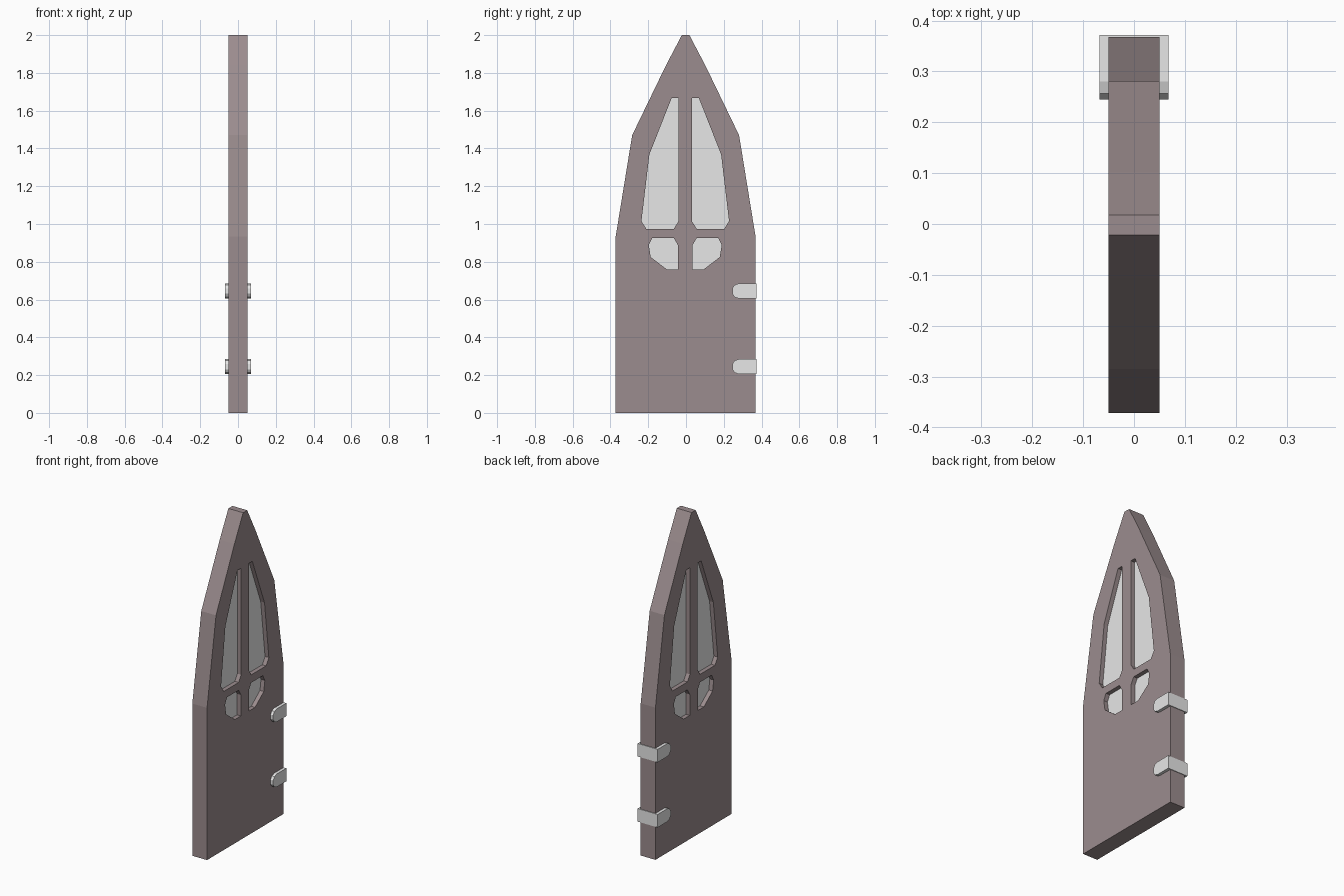
import bpy
import bmesh

cube = bpy.data.objects.get("Cube")
if cube:
    bpy.data.objects.remove(cube, do_unlink=True)


def make_material(name, color):
    mat = bpy.data.materials.new(name)
    mat.use_nodes = True
    mat.diffuse_color = color
    mat.node_tree.nodes["Principled BSDF"].inputs["Base Color"].default_value = color
    return mat


wood = make_material("mauve_wood", (0.33, 0.265, 0.272, 1))
pale = make_material("pale_grey", (0.8, 0.8, 0.8, 1))


def slab(name, loops, half, mat):
    """Extrude an outline (first loop) with holes (other loops) along x."""
    bm = bmesh.new()
    edges = []
    for loop in loops:
        verts = [bm.verts.new((-half, y, z)) for y, z in loop]
        edges += [bm.edges.new((a, b)) for a, b in zip(verts, verts[1:] + verts[:1])]
    bmesh.ops.triangle_fill(bm, use_beauty=True, edges=edges)
    out = bmesh.ops.extrude_face_region(bm, geom=bm.faces[:])
    moved = [g for g in out["geom"] if isinstance(g, bmesh.types.BMVert)]
    bmesh.ops.translate(bm, verts=moved, vec=(2 * half, 0, 0))
    bmesh.ops.recalc_face_normals(bm, faces=bm.faces[:])
    mesh = bpy.data.meshes.new(name)
    bm.to_mesh(mesh)
    bm.free()
    mesh.materials.append(mat)
    obj = bpy.data.objects.new(name, mesh)
    bpy.context.collection.objects.link(obj)
    return obj


def side(points, sign, centre):
    return [(centre + sign * y, z) for y, z in points]


# Half profiles, measured outward from the door's centre line
edge = [(0.37, 0), (0.37, 0.935), (0.283, 1.47), (0.104, 1.84), (0.02, 2)]
upper = [(0.037, 1.667), (0.072, 1.667), (0.19, 1.368), (0.232, 1.015),
         (0.206, 0.974), (0.061, 0.974), (0.037, 1.012)]
lower = [(0.039, 0.76), (0.098, 0.76), (0.183, 0.825), (0.193, 0.889),
         (0.174, 0.926), (0.061, 0.926), (0.039, 0.889)]

# Pointed door with four window openings
outline = side(edge, 1, -0.002) + side(edge[::-1], -1, -0.002)
panes = {
    "upper_pane_back": side(upper, 1, -0.004),
    "upper_pane_front": side(upper, -1, -0.004),
    "lower_pane_back": side(lower, 1, -0.004),
    "lower_pane_front": side(lower, -1, -0.004),
}
slab("door", [outline, *panes.values()], 0.05, wood)

# Recessed panes
for name, loop in panes.items():
    slab(name, [loop], 0.024, pale)

# Hinge straps wrapped round the back edge, with rounded tips
strap = [(0.372, 0.04), (0.28, 0.04), (0.257, 0.032), (0.245, 0.014)]
for name, height in (("upper_hinge", 0.645), ("lower_hinge", 0.245)):
    top = [(y, height + z) for y, z in strap]
    bottom = [(y, height - z) for y, z in reversed(strap)]
    slab(name, [top + bottom], 0.068, pale)
